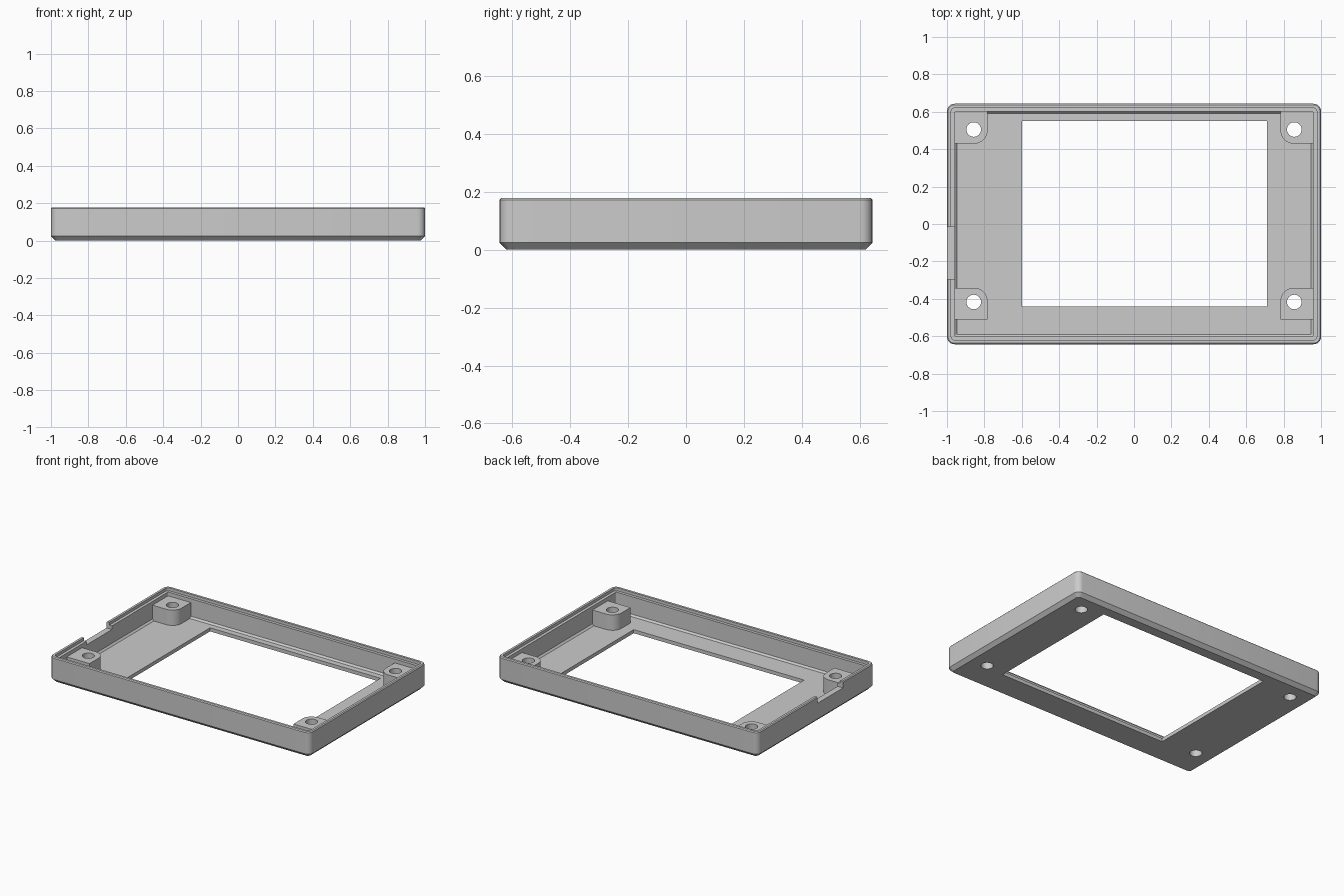
import bpy
import bmesh
from math import cos, sin, pi

if "Cube" in bpy.data.objects:
    bpy.data.objects.remove(bpy.data.objects["Cube"], do_unlink=True)

HALF_X, HALF_Y, HEIGHT = 1.0, 0.643, 0.178
FLOOR, POST_TOP = 0.025, 0.132

grey = bpy.data.materials.new("plain grey")
grey.use_nodes = True
COLOUR = (0.6, 0.6, 0.6, 1)
grey.diffuse_color = COLOUR
grey.node_tree.nodes["Principled BSDF"].inputs["Base Color"].default_value = COLOUR


def finish(name, bm):
    bmesh.ops.recalc_face_normals(bm, faces=bm.faces)
    mesh = bpy.data.meshes.new(name)
    bm.to_mesh(mesh)
    bm.free()
    mesh.materials.append(grey)
    obj = bpy.data.objects.new(name, mesh)
    bpy.context.collection.objects.link(obj)
    return obj


def rounded_ring(inset, radius, z, steps=6):
    """Rounded rectangle set in from the outer outline."""
    points = []
    for k, (sx, sy) in enumerate([(1, 1), (-1, 1), (-1, -1), (1, -1)]):
        cx = sx * (HALF_X - inset - radius)
        cy = sy * (HALF_Y - inset - radius)
        for i in range(steps + 1):
            a = (k + i / steps) * pi / 2
            points.append((cx + radius * cos(a), cy + radius * sin(a), z))
    return points


def loft(name, rings):
    bm = bmesh.new()
    loops = [[bm.verts.new(p) for p in ring] for ring in rings]
    for low, high in zip(loops, loops[1:]):
        for i in range(len(low)):
            j = (i + 1) % len(low)
            bm.faces.new((low[i], low[j], high[j], high[i]))
    bm.faces.new(loops[0])
    bm.faces.new(loops[-1])
    return finish(name, bm)


def box(name, x0, x1, y0, y1, z0, z1):
    return loft(name, [[(x0, y0, z), (x1, y0, z), (x1, y1, z), (x0, y1, z)]
                       for z in (z0, z1)])


def cut(target, cutter):
    mod = target.modifiers.new("cut", "BOOLEAN")
    mod.operation = "DIFFERENCE"
    mod.solver = "EXACT"
    mod.object = cutter
    bpy.context.view_layer.objects.active = target
    bpy.ops.object.modifier_apply(modifier=mod.name)


def smooth(obj):
    bpy.ops.object.select_all(action="DESELECT")
    obj.select_set(True)
    bpy.context.view_layer.objects.active = obj
    bpy.ops.object.shade_smooth_by_angle(angle=pi / 6)


# Tray: chamfered base, outer wall, stepped rim, inner wall, floor
tray = loft("bezel_tray", [
    rounded_ring(0.024, 0.02, 0),
    rounded_ring(0, 0.04, 0.024),
    rounded_ring(0, 0.04, HEIGHT - 0.006),
    rounded_ring(0.006, 0.034, HEIGHT),
    rounded_ring(0.022, 0.022, HEIGHT),
    rounded_ring(0.022, 0.022, HEIGHT - 0.02),
    rounded_ring(0.042, 0.006, HEIGHT - 0.02),
    rounded_ring(0.042, 0.006, FLOOR + 0.012),
    rounded_ring(0.053, 0.004, FLOOR),
])

# Screen window and cable notch
cutters = [
    box("window_cutter", -0.6, 0.71, -0.44, 0.55, -0.1, 0.1),
    box("notch_cutter", -1.1, -0.9, -0.295, -0.015, HEIGHT - 0.045, 0.3),
]
for cutter in cutters:
    cut(tray, cutter)


def screw_post(name, side, y_wall, y_inner):
    """Post against the side wall with its inward corner rounded."""
    x_wall, x_inner, r = side * 0.962, side * 0.783, 0.07
    up = 1 if y_inner > y_wall else -1
    cx, cy = x_inner + side * r, y_inner - up * r
    outline = [(x_wall, y_wall), (x_inner, y_wall)]
    for i in range(9):
        a = i / 8 * pi / 2
        outline.append((cx - side * r * cos(a), cy + up * r * sin(a)))
    outline.append((x_wall, y_inner))
    return loft(name, [[(x, y, z) for x, y in outline] for z in (0.012, POST_TOP)])


# Four screw posts, each bored through together with the floor
for side, label in ((-1, "right"), (1, "left")):
    for end, y_wall, y_inner, y_hole in (("back", 0.606, 0.43, 0.505),
                                         ("front", -0.51, -0.342, -0.417)):
        post = screw_post(f"{end}_{label}_screw_post", side, y_wall, y_inner)
        hole = loft("hole_cutter", [
            [(side * 0.857 + 0.039 * cos(i * pi / 16), y_hole + 0.039 * sin(i * pi / 16), z)
             for i in range(32)] for z in (-0.1, 0.3)])
        cut(post, hole)
        cut(tray, hole)
        smooth(post)
        cutters.append(hole)

smooth(tray)
for cutter in cutters:
    bpy.data.objects.remove(cutter, do_unlink=True)
